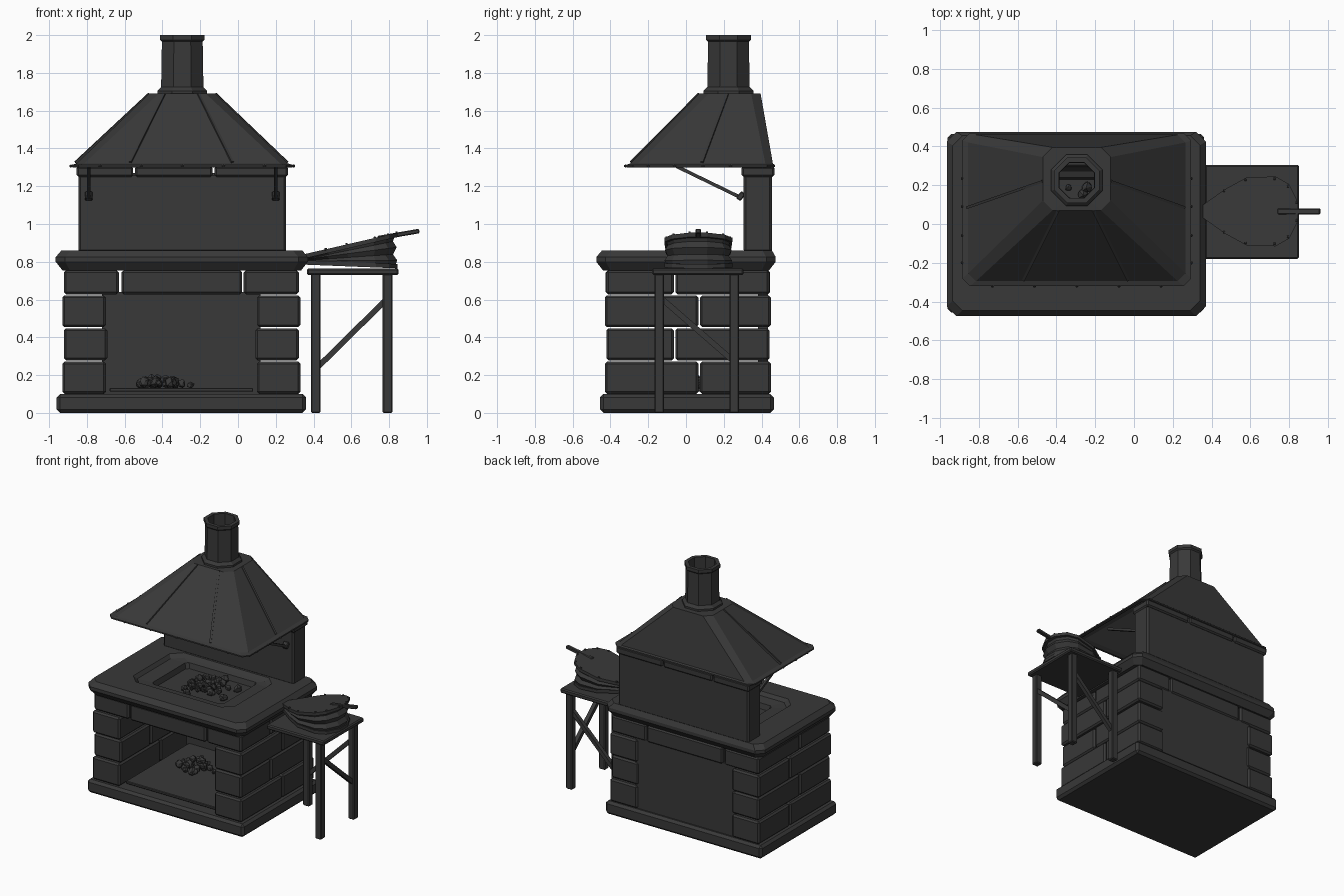
import bpy, bmesh, random
from mathutils import Vector, Matrix

random.seed(4)
cube = bpy.data.objects.get("Cube")
if cube:
    bpy.data.objects.remove(cube)

iron = bpy.data.materials.new("charcoal grey")
iron.use_nodes = True
iron.diffuse_color = (0.04, 0.04, 0.04, 1)
iron.node_tree.nodes["Principled BSDF"].inputs["Base Color"].default_value = (0.04, 0.04, 0.04, 1)


def finish(name, bm):
    bmesh.ops.recalc_face_normals(bm, faces=bm.faces)
    mesh = bpy.data.meshes.new(name)
    bm.to_mesh(mesh)
    bm.free()
    mesh.materials.append(iron)
    obj = bpy.data.objects.new(name, mesh)
    bpy.context.collection.objects.link(obj)
    return obj


def add_box(bm, size, matrix, bevel):
    part = bmesh.new()
    bmesh.ops.create_cube(part, size=1)
    bmesh.ops.scale(part, vec=size, verts=part.verts)
    if bevel:
        bmesh.ops.bevel(part, geom=part.edges[:], offset=bevel, segments=1, affect='EDGES')
    bmesh.ops.transform(part, matrix=matrix, verts=part.verts)
    temp = bpy.data.meshes.new("temp")
    part.to_mesh(temp)
    part.free()
    bm.from_mesh(temp)
    bpy.data.meshes.remove(temp)


def box(name, x0, x1, y0, y1, z0, z1, bevel=0.012):
    bm = bmesh.new()
    centre = Vector((x0 + x1, y0 + y1, z0 + z1)) / 2
    add_box(bm, (x1 - x0, y1 - y0, z1 - z0), Matrix.Translation(centre), bevel)
    return finish(name, bm)


def bar(name, p, q, w, h, bevel=0):
    p, q = Vector(p), Vector(q)
    d = q - p
    bm = bmesh.new()
    turn = d.to_track_quat('Z', 'Y').to_matrix().to_4x4()
    add_box(bm, (w, h, d.length), Matrix.Translation((p + q) / 2) @ turn, bevel)
    return finish(name, bm)


def ring(x0, x1, y0, y1, c, z):
    """Rectangle with cut corners, as eight points."""
    return [(x0 + c, y0, z), (x1 - c, y0, z), (x1, y0 + c, z), (x1, y1 - c, z),
            (x1 - c, y1, z), (x0 + c, y1, z), (x0, y1 - c, z), (x0, y0 + c, z)]


def loft(name, rings, caps=True, closed=False):
    bm = bmesh.new()
    loops = [[bm.verts.new(p) for p in r] for r in rings]
    pairs = list(zip(loops, loops[1:]))
    if closed:
        pairs.append((loops[-1], loops[0]))
    for a, b in pairs:
        for i in range(len(a)):
            j = (i + 1) % len(a)
            bm.faces.new((a[i], a[j], b[j], b[i]))
    if caps and not closed:
        bm.faces.new(loops[0])
        bm.faces.new(loops[-1])
    return finish(name, bm)


# Plinth and coursed stone side walls
box("plinth", -0.96, 0.36, -0.455, 0.465, 0, 0.1, 0.018)
CX = -0.3
courses = [(0.1, 0.272), (0.278, 0.448), (0.454, 0.622), (0.628, 0.755)]
for side in (-1, 1):
    for row, (z0, z1) in enumerate(courses):
        odd = row % 2
        outer = 0.63 - 0.008 * odd
        inner = 0.33 if row == 3 else 0.4 - 0.008 * odd
        joint = -0.06 if odd else 0.07
        xa, xb = sorted((CX + side * outer, CX + side * inner))
        box("wall_block_front", xa, xb, -0.43 + 0.008 * odd, joint - 0.004, z0, z1)
        box("wall_block_back", xa, xb, joint + 0.004, 0.45 - 0.008 * odd, z0, z1)
box("front_lintel", -0.617, 0.022, -0.425, -0.2, 0.628, 0.755)
box("back_lintel", -0.617, 0.022, 0.25, 0.445, 0.628, 0.755)
box("back_panel", -0.72, 0.12, 0.38, 0.435, 0.09, 0.64, 0)
box("lower_hearth_plate", -0.68, 0.08, -0.38, 0.38, 0.112, 0.132, 0.004)

# Worktop with a sunken fire pit
loft("worktop", [
    ring(-0.93, 0.335, -0.44, 0.44, 0.04, 0.755),
    ring(-0.965, 0.37, -0.475, 0.475, 0.05, 0.80),
    ring(-0.965, 0.37, -0.475, 0.475, 0.05, 0.825),
    ring(-0.935, 0.34, -0.445, 0.455, 0.05, 0.86),
    ring(-0.73, 0.13, -0.29, 0.29, 0.07, 0.86),
    ring(-0.71, 0.11, -0.27, 0.27, 0.07, 0.835),
    ring(-0.60, 0.00, -0.19, 0.24, 0.02, 0.825),
    ring(-0.59, -0.01, -0.18, 0.23, 0.02, 0.785)])


def coals(name, cx, cy, z, rx, ry, count):
    bm = bmesh.new()
    for _ in range(count):
        r = random.uniform(0.018, 0.032)
        u, v = random.gauss(0, 0.45), random.gauss(0, 0.45)
        u, v = max(-1, min(1, u)), max(-1, min(1, v))
        lift = 0.035 * max(0, 1 - u * u - v * v) * random.random()
        at = Matrix.Translation((cx + rx * u, cy + ry * v, z + r * 0.7 + lift))
        made = bmesh.ops.create_icosphere(bm, subdivisions=1, radius=r, matrix=at)
        for vert in made["verts"]:
            vert.co += Vector([random.uniform(-0.2, 0.2) * r for _ in range(3)])
    finish(name, bm)


coals("pit_coals", -0.28, 0.02, 0.785, 0.2, 0.17, 45)
coals("lower_coals", -0.4, 0.05, 0.132, 0.15, 0.12, 30)

# Upright rear wall and its cap stones
box("rear_wall", -0.845, 0.255, 0.305, 0.455, 0.85, 1.27)
for x0, x1 in ((-0.855, -0.555), (-0.545, -0.135), (-0.125, 0.265)):
    box("cap_stone", x0, x1, 0.295, 0.468, 1.25, 1.305, 0.01)

# Flared hood, open below, with a flue opening at the top
FX, FY = -0.295, 0.225


def flue(r, z):
    return ring(FX - r, FX + r, FY - r, FY + r, r * 0.586, z)


loft("hood", [
    flue(0.09, 1.68),
    ring(-0.45, -0.14, 0.09, 0.38, 0.05, 1.675),
    ring(-0.845, 0.255, -0.275, 0.44, 0.03, 1.315),
    ring(-0.865, 0.275, -0.3, 0.46, 0.04, 1.298),
    ring(-0.885, 0.295, -0.32, 0.47, 0.04, 1.302),
    ring(-0.885, 0.295, -0.32, 0.47, 0.04, 1.312),
    ring(-0.855, 0.265, -0.295, 0.46, 0.04, 1.32),
    ring(-0.47, -0.12, 0.07, 0.395, 0.05, 1.69),
    flue(0.09, 1.692)], closed=True)
loft("chimney", [
    flue(0.09, 1.685), flue(0.132, 1.685), flue(0.132, 1.705), flue(0.112, 1.725),
    flue(0.108, 1.965), flue(0.118, 1.975), flue(0.118, 2.0), flue(0.092, 2.0)], closed=True)

# Hood seams and rivets
for s in (-1, 1):
    bar("front_seam", (CX + s * 0.27, -0.29, 1.325), (CX + s * 0.09, 0.07, 1.688), 0.014, 0.014)
    bar("side_seam", (CX + s * 0.56, 0.085, 1.325), (FX + s * 0.175, 0.22, 1.688), 0.014, 0.014)


def rivet(x, y):
    bm = bmesh.new()
    bmesh.ops.create_icosphere(bm, subdivisions=1, radius=0.009,
                               matrix=Matrix.Translation((x, y, 1.307)))
    finish("rivet", bm)


for i in range(5):
    rivet(-0.73 + i * 0.2175, -0.32)
for x in (-0.885, 0.295):
    for y in (-0.2, -0.06, 0.09, 0.235):
        rivet(x, y)

# Struts bracing the hood against the rear wall
for x in (-0.79, 0.2):
    bar("hood_strut", (x, -0.05, 1.305), (x, 0.29, 1.14), 0.018, 0.018)
    bar("strut_foot", (x, 0.275, 1.13), (x, 0.305, 1.165), 0.04, 0.03, 0.005)

# Side table
box("table_top", 0.365, 0.85, -0.18, 0.305, 0.73, 0.765, 0.008)
for x, y in ((0.412, 0.255), (0.792, 0.255), (0.792, -0.142)):
    box("table_leg", x - 0.026, x + 0.026, y - 0.026, y + 0.026, 0, 0.735, 0.006)
bar("back_brace", (0.42, 0.255, 0.24), (0.785, 0.255, 0.60), 0.03, 0.03)
bar("end_brace", (0.792, -0.135, 0.61), (0.792, 0.25, 0.275), 0.03, 0.03)

# Bellows: teardrop boards with folded leather between
BY = 0.065
half = [(0.35, 0.03), (0.47, 0.115), (0.58, 0.175), (0.73, 0.18), (0.80, 0.14), (0.845, 0.05)]
outline = [(x, BY - w) for x, w in half] + [(x, BY + w) for x, w in reversed(half)]


def slice_at(t, scale, lift=0):
    """Outline on a plane that swings from the bottom board (0) to the top one (1)."""
    pts = []
    for x, y in outline:
        k = (x - 0.35) / 0.5
        low, high = 0.80 - 0.02 * k, 0.822 + 0.115 * k
        pts.append((0.6 + (x - 0.6) * scale, BY + (y - BY) * scale, low + (high - low) * t + lift))
    return pts


loft("bellows_bottom_board", [slice_at(0, 1, -0.015), slice_at(0, 1, 0.008)])
loft("bellows_leather", [slice_at(0, 0.95), slice_at(0.18, 0.99), slice_at(0.38, 0.90),
                         slice_at(0.62, 0.98), slice_at(0.82, 0.90), slice_at(1, 0.94)])
loft("bellows_top_board", [slice_at(1, 1, -0.005), slice_at(1, 1, 0.018)])
bar("bellows_handle", (0.74, BY, 0.925), (0.96, BY, 0.963), 0.03, 0.024, 0.005)
bar("bellows_nozzle", (0.30, BY, 0.815), (0.42, BY, 0.822), 0.05, 0.04, 0.01)
for x, w in half[1:]:
    for s in (-1, 1):
        z = 0.84 + 0.115 * (x - 0.35) / 0.5
        box("bellows_stud", x - 0.012, x, BY + s * w * 0.93 - 0.006, BY + s * w * 0.93 + 0.006,
            z - 0.008, z + 0.006, 0.002)
